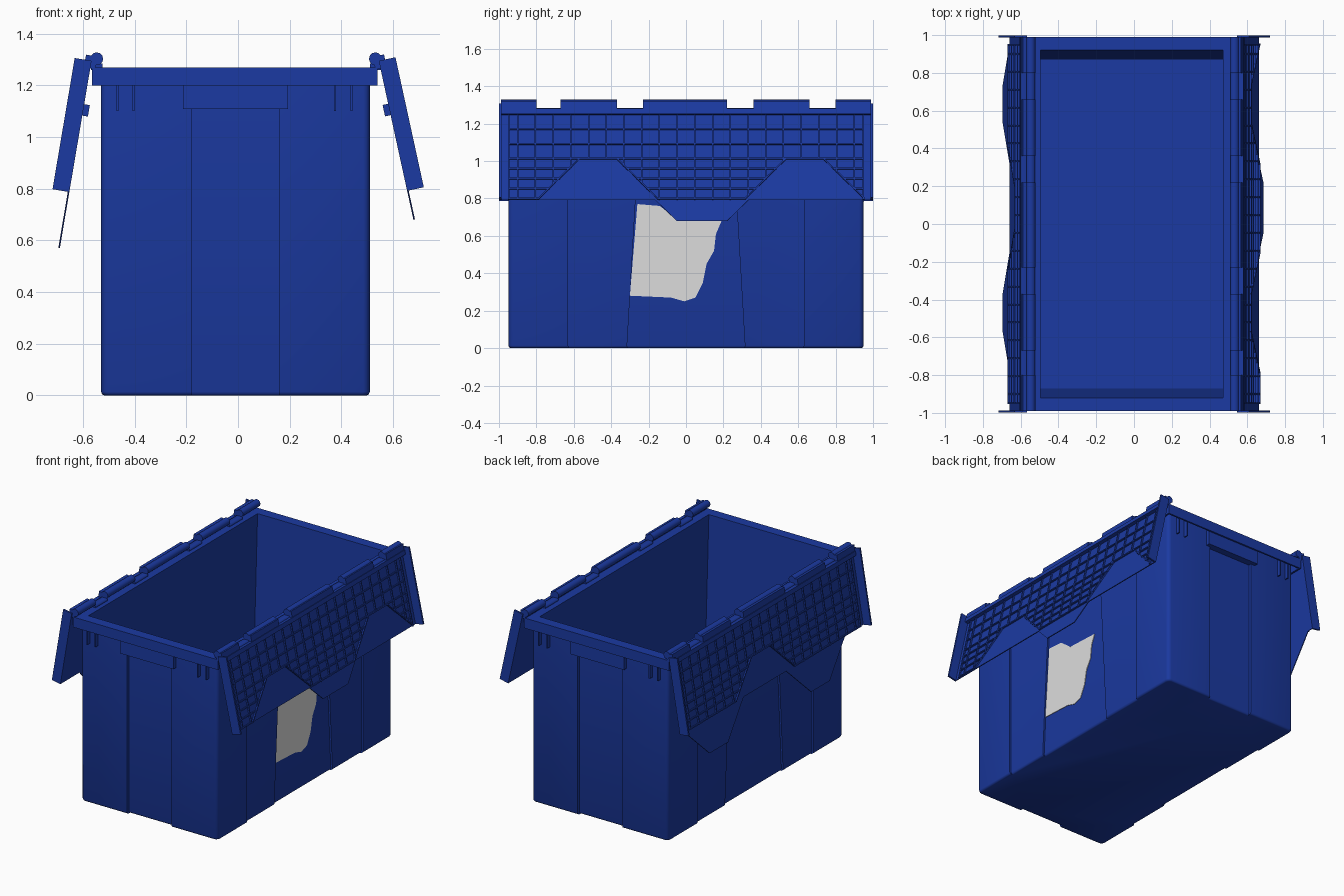
import bpy, bmesh, math
from mathutils import Matrix, Vector

if "Cube" in bpy.data.objects:
    bpy.data.objects.remove(bpy.data.objects["Cube"], do_unlink=True)


def material(name, rgb):
    m = bpy.data.materials.new(name)
    m.use_nodes = True
    m.diffuse_color = (*rgb, 1)
    bsdf = m.node_tree.nodes["Principled BSDF"]
    bsdf.inputs["Base Color"].default_value = (*rgb, 1)
    bsdf.inputs["Roughness"].default_value = 0.6
    return m


BLUE = material("blue plastic", (0.011, 0.042, 0.36))
GREY = material("label grey", (0.72, 0.72, 0.72))


def finish(name, bm, mat=BLUE, matrix=None):
    bmesh.ops.recalc_face_normals(bm, faces=bm.faces)
    me = bpy.data.meshes.new(name)
    bm.to_mesh(me)
    bm.free()
    me.materials.append(mat)
    ob = bpy.data.objects.new(name, me)
    if matrix:
        ob.matrix_world = matrix
    bpy.context.collection.objects.link(ob)
    return ob


def add_box(bm, lo, hi):
    lo, hi = Vector(lo), Vector(hi)
    size = hi - lo
    mat = Matrix.Translation((lo + hi) / 2) @ Matrix.Diagonal((*size, 1))
    bmesh.ops.create_cube(bm, size=1, matrix=mat)


def add_prism(bm, pts, offset):
    face = bm.faces.new([bm.verts.new(p) for p in pts])
    ext = bmesh.ops.extrude_face_region(bm, geom=[face], use_keep_orig=True)
    verts = [g for g in ext["geom"] if isinstance(g, bmesh.types.BMVert)]
    bmesh.ops.translate(bm, verts=verts, vec=offset)


def bridge(bm, a, b):
    n = len(a)
    for i in range(n):
        j = (i + 1) % n
        bm.faces.new((a[i], a[j], b[j], b[i]))


X0, X1, Y, ROUND = -0.53, 0.51, 0.95, 0.025


# Rounded vertical corner, counter-clockwise from the given start angle
def corner(sx, sy, start):
    cx = X1 - ROUND if sx > 0 else X0 + ROUND
    cy = sy * (Y - ROUND)
    angles = [math.radians(start + 30 * i) for i in range(4)]
    return [(cx + ROUND * math.cos(a), cy + ROUND * math.sin(a)) for a in angles]


# Outer wall outline with stepped recessed panels on every side
def outline(z, mid, inset=0):
    end = [(-0.18, 0), (-0.18, 0.02), (0.16, 0.02), (0.16, 0)]
    half = [(-0.63, 0), (-0.63, 0.012), (-mid, 0.012), (-mid, 0.024)]
    side = half + [(-t, d) for t, d in reversed(half)]
    pts = corner(-1, -1, 180) + [(x, -Y + d) for x, d in end]
    pts += corner(1, -1, 270) + [(X1 - d, y) for y, d in side]
    pts += corner(1, 1, 0) + [(x, Y - d) for x, d in reversed(end)]
    pts += corner(-1, 1, 90) + [(X0 + d, -y) for y, d in side]
    cx = (X0 + X1) / 2
    kx, ky = 1 - inset / (X1 - cx), 1 - inset / Y
    return [(cx + (x - cx) * kx, y * ky, z) for x, y in pts]


bm = bmesh.new()
rings = [outline(0, 0.315, 0.012), outline(0.004, 0.315, 0.004),
         outline(0.014, 0.315), outline(1.256, 0.243)]
rings = [[bm.verts.new(p) for p in ring] for ring in rings]
for a, b in zip(rings, rings[1:]):
    bridge(bm, a, b)
bm.faces.new(rings[0])
body = finish("crate_outer_wall", bm)
body.data.shade_smooth()
body.data.set_sharp_from_angle(angle=math.radians(50))


# Hollow rim skirt and open inner tub in one loft
def rect(x0, x1, y, z):
    return [(x0, -y, z), (x1, -y, z), (x1, y, z), (x0, y, z)]


bm = bmesh.new()
loops = [rect(-0.5, 0.475, 0.925, 1.255), rect(-0.553, 0.528, 0.978, 1.255),
         rect(-0.553, 0.528, 0.978, 1.2), rect(-0.565, 0.54, 0.99, 1.2),
         rect(-0.565, 0.54, 0.99, 1.27), rect(-0.495, 0.47, 0.92, 1.27),
         rect(-0.495, 0.47, 0.87, 0.03)]
loops = [[bm.verts.new(p) for p in lp] for lp in loops]
for a, b in zip(loops, loops[1:]):
    bridge(bm, a, b)
bm.faces.new(loops[-1])
finish("rim_and_inner_tub", bm)

# Grip ledges and gussets beneath the rim at both ends
bm = bmesh.new()
for s in (-1, 1):
    ya, yb = sorted((s * 0.925, s * 0.978))
    add_box(bm, (-0.213, ya, 1.108), (0.193, yb, 1.256))
    for x in (-0.467, -0.405, 0.375, 0.44):
        add_box(bm, (x - 0.004, ya, 1.1), (x + 0.004, yb, 1.256))
finish("grip_ledges_and_gussets", bm)

# Hinge knuckles
GAPS = [(-0.8, -0.67), (-0.37, -0.23), (0.22, 0.36), (0.66, 0.8)]
edges = [-0.99] + [g for gap in GAPS for g in gap] + [0.99]
RUNS = list(zip(edges[::2], edges[1::2]))
bm = bmesh.new()
for x in (-0.547, 0.532):
    for a, b in RUNS:
        mat = Matrix.Translation((x, (a + b) / 2, 1.303)) @ Matrix.Rotation(math.pi / 2, 4, "X")
        bmesh.ops.create_cone(bm, cap_ends=True, segments=12, radius1=0.025,
                              radius2=0.025, depth=b - a, matrix=mat)
    for a, b in GAPS:
        add_box(bm, (x - 0.022, a, 1.26), (x + 0.022, b, 1.284))
knuckles = finish("hinge_knuckles", bm)
for p in knuckles.data.polygons:
    p.use_smooth = len(p.vertices) == 4 and abs(p.normal.y) < 0.5

# Hanging lids in local axes: u along the hinge, v down, w outward
LENGTH, NOTCH_V, TIP, RIB = 0.515, 0.295, 0.1, 0.016


def lid(name, side, x, lean, recesses, teeth, tip, reach):
    u = Vector((0, 1, 0))
    v = Vector((side * math.sin(lean), 0, -math.cos(lean)))
    w = Vector((side * math.cos(lean), 0, math.sin(lean)))
    m = Matrix((u, v, w)).transposed().to_4x4()
    m.translation = (x, 0, 1.295)

    bm = bmesh.new()
    add_box(bm, (-0.99, 0.02, 0), (0.99, LENGTH, 0.006))
    add_box(bm, (-0.99, 0.02, 0), (0.99, 0.05, 0.03))
    for a, b in RUNS:
        add_box(bm, (a, -0.02, -0.02), (b, 0.03, 0.025))
    for s in (-1, 1):
        ends = sorted((s * 0.987, s * 0.999))
        add_box(bm, (ends[0], 0, 0), (ends[1], LENGTH, 0.066))
        ends = sorted((s * 0.945, s * 0.953))
        add_box(bm, (ends[0], 0.05, 0), (ends[1], LENGTH, RIB))
        add_box(bm, (s * 0.6 - 0.05, 0.17, -0.022), (s * 0.6 + 0.05, 0.215, 0))
    finish(name + "_panel", bm, matrix=m)

    # Interlocking teeth below the panel
    bm = bmesh.new()
    for c in teeth:
        base = tip + reach
        add_prism(bm, [(c - base, LENGTH, 0), (c + base, LENGTH, 0),
                       (c + tip, LENGTH + reach, 0), (c - tip, LENGTH + reach, 0)],
                  (0, 0, 0.006))
    finish(name + "_teeth", bm, matrix=m)

    # Rib grid, left clear in the trapezoid recesses
    bm = bmesh.new()
    for i in range(20):
        pos = -0.9 + i * 1.8 / 19
        stop = LENGTH
        for c in recesses:
            off = abs(pos - c) - TIP
            stop = min(stop, NOTCH_V + max(0, off))
        add_box(bm, (pos - 0.004, 0.05, 0.004), (pos + 0.004, stop, RIB))
    for vv in (0.13, 0.21, 0.29, 0.345, 0.4, 0.455, 0.51):
        cuts = [-0.95]
        if vv > NOTCH_V:
            for c in recesses:
                h = TIP + vv - NOTCH_V
                cuts += [c - h, c + h]
        cuts.append(0.95)
        for a, b in zip(cuts[::2], cuts[1::2]):
            if b > a:
                add_box(bm, (a, vv - 0.004, 0.004), (b, vv + 0.004, RIB))
    # Sloping borders of the recesses
    for c in recesses:
        d = LENGTH - NOTCH_V
        path = [(c - TIP - d, LENGTH), (c - TIP, NOTCH_V), (c + TIP, NOTCH_V), (c + TIP + d, LENGTH)]
        for (ua, va), (ub, vb) in zip(path, path[1:]):
            add_prism(bm, [(ua, va, 0.004), (ub, vb, 0.004),
                           (ub, vb - 0.01, 0.004), (ua, va - 0.01, 0.004)], (0, 0, RIB - 0.004))
    finish(name + "_ribs", bm, matrix=m)


OUTER, CENTRE = [-0.47, 0.635], [0.085]
lid("left_lid", 1, 0.545, math.radians(12.3), OUTER, CENTRE, 0.135, 0.115)
lid("right_lid", -1, -0.567, math.radians(9.6), CENTRE, OUTER, 0.1, 0.22)

# Torn paper label on the left wall
bm = bmesh.new()
torn = [(-0.3, 0.28), (-0.08, 0.27), (-0.01, 0.25), (0.05, 0.27), (0.09, 0.35),
        (0.11, 0.45), (0.15, 0.52), (0.16, 0.61), (0.19, 0.68), (-0.05, 0.69),
        (-0.14, 0.76), (-0.26, 0.77)]
add_prism(bm, [(X1 - 0.025, y, z) for y, z in torn], (0.005, 0, 0))
finish("paper_label", bm, GREY)
